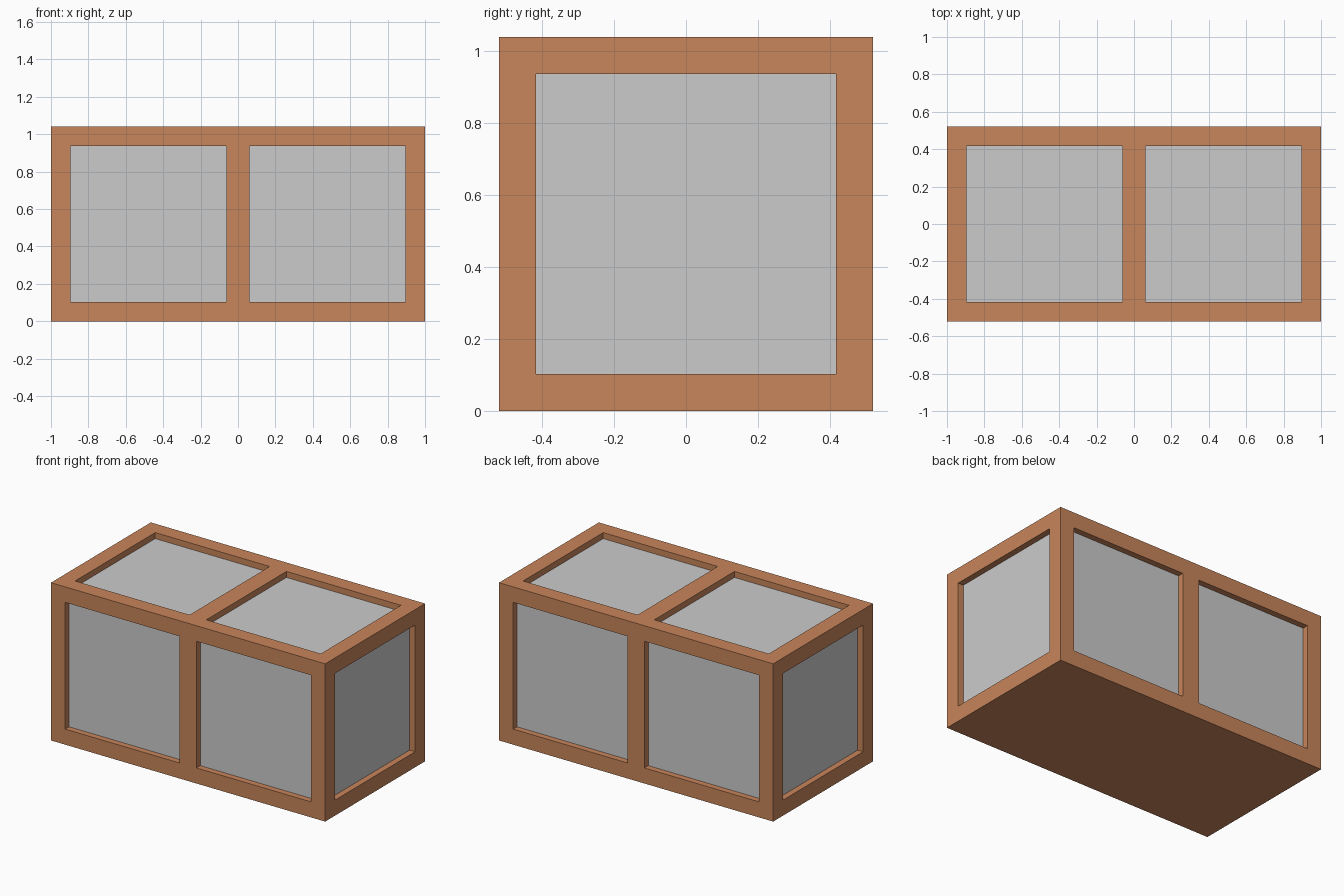
import bpy
from mathutils import Vector

if "Cube" in bpy.data.objects:
    bpy.data.objects.remove(bpy.data.objects["Cube"])

HALF = Vector((1.0, 0.52, 0.52))      # half size of the whole case
MID = Vector((0, 0, 0.52))            # centre of the case
OPEN = 0.835 / 2                      # half width of every square opening
RECESS, PANEL = 0.04, 0.02            # visible recess, panel thickness
BAY = 0.4785                          # x centre of each bay


def box(name, centre, size):
    bpy.ops.mesh.primitive_cube_add(size=1, location=centre)
    ob = bpy.context.object
    ob.name = ob.data.name = name
    ob.scale = size
    bpy.ops.object.transform_apply(location=False, rotation=False, scale=True)
    return ob


def slab(name, axis, sign, x, near, far):
    """Square slab between two depths measured inward from one case face."""
    centre, size = MID.copy(), Vector((2 * OPEN,) * 3)
    if axis != 0:
        centre.x = x
    centre[axis] = MID[axis] + sign * (HALF[axis] - (near + far) / 2)
    size[axis] = far - near
    return box(name, centre, size)


# Openings: two on front, back and top, one on each end
openings = []
for label, axis, sign in (("front", 1, -1), ("back", 1, 1), ("top", 2, 1)):
    openings += [(f"{label}_left_panel", axis, sign, -BAY),
                 (f"{label}_right_panel", axis, sign, BAY)]
openings += [("left_end_panel", 0, -1, 0), ("right_end_panel", 0, 1, 0)]

# Outer frame with a closed base
frame = box("frame", MID, HALF * 2)
wood = bpy.data.materials.new("frame_brown")
wood.diffuse_color = (0.58, 0.235, 0.105, 1)
wood.use_nodes = True
wood.node_tree.nodes["Principled BSDF"].inputs["Base Color"].default_value = wood.diffuse_color
frame.data.materials.append(wood)

# Cut each recess
for name, axis, sign, x in openings:
    cutter = slab("cutter", axis, sign, x, -0.1, RECESS + PANEL)
    cutter.hide_render = True
    mod = frame.modifiers.new("recess", "BOOLEAN")
    mod.operation, mod.solver, mod.object = "DIFFERENCE", "EXACT", cutter
    bpy.context.view_layer.objects.active = frame
    bpy.ops.object.modifier_apply(modifier=mod.name)
    bpy.data.objects.remove(cutter)

# Grey panels seated in the recesses
for name, axis, sign, x in openings:
    slab(name, axis, sign, x, RECESS, RECESS + PANEL)
